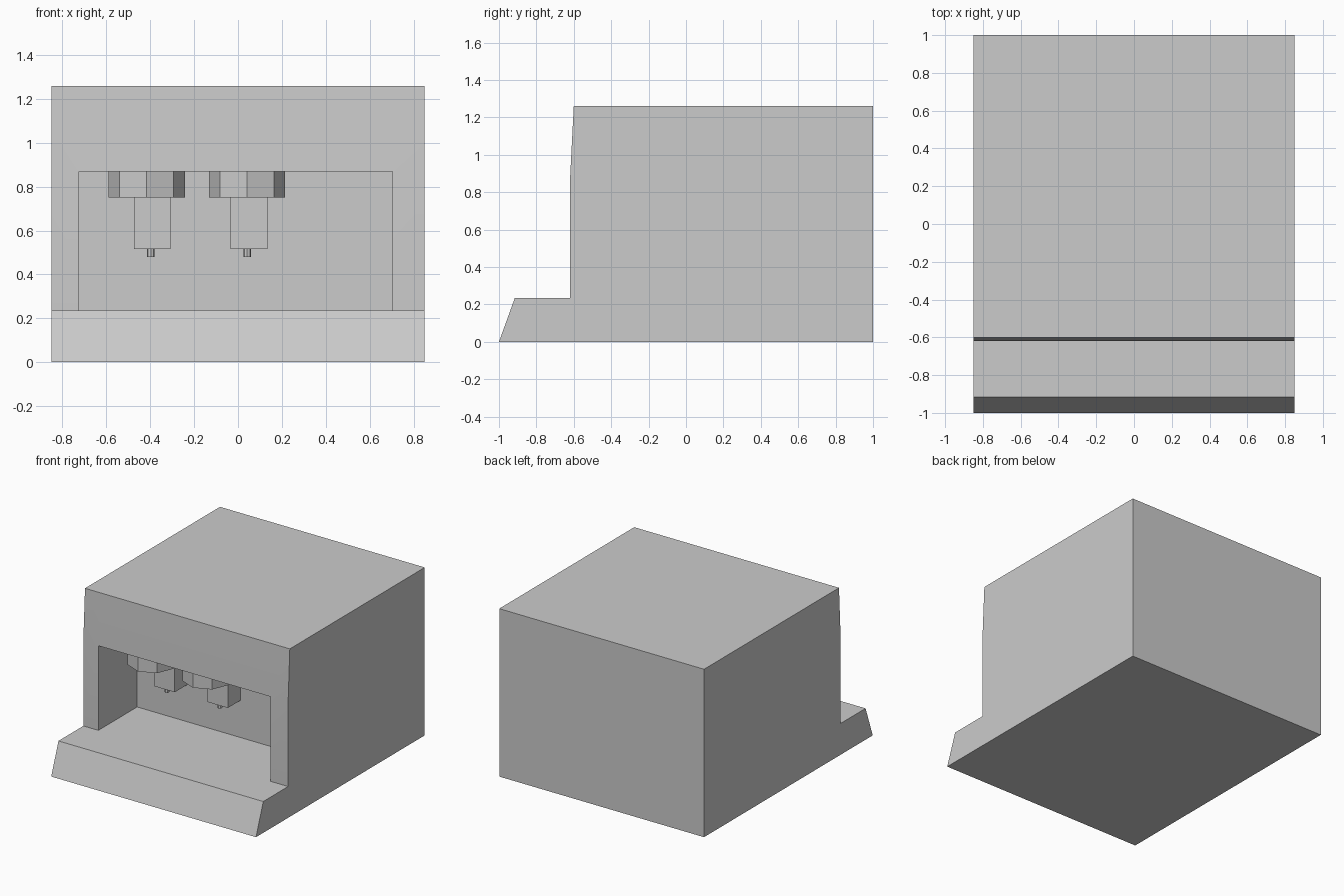
import bpy, bmesh, math
from mathutils import Matrix

if "Cube" in bpy.data.objects:
    bpy.data.objects.remove(bpy.data.objects["Cube"])

FLOOR, CEIL = 0.235, 0.87        # recess floor and ceiling
FRONT, BACK = -0.62, -0.16       # recess mouth and rear wall


def finish(name, bm):
    bmesh.ops.remove_doubles(bm, verts=bm.verts, dist=1e-5)
    bmesh.ops.recalc_face_normals(bm, faces=bm.faces)
    mesh = bpy.data.meshes.new(name)
    bm.to_mesh(mesh)
    bm.free()
    obj = bpy.data.objects.new(name, mesh)
    bpy.context.collection.objects.link(obj)
    return obj


def face(bm, points):
    return bm.faces.new([bm.verts.new(p) for p in points])


def strip(bm, profile, x0, x1):
    """Sweep a closed (y, z) profile from x0 to x1, without end caps."""
    for (ya, za), (yb, zb) in zip(profile, profile[1:] + profile[:1]):
        face(bm, [(x0, ya, za), (x1, ya, za), (x1, yb, zb), (x0, yb, zb)])


def octagon(name, radius, x, y, z0, z1):
    bm = bmesh.new()
    bmesh.ops.create_cone(bm, cap_ends=True, segments=8, radius1=radius, radius2=radius,
                          depth=z1 - z0, matrix=Matrix.Translation((x, y, (z0 + z1) / 2)))
    return finish(name, bm)


def box(name, x0, x1, y0, y1, z0, z1):
    bm = bmesh.new()
    strip(bm, [(y0, z0), (y1, z0), (y1, z1), (y0, z1)], x0, x1)
    for x in (x0, x1):
        face(bm, [(x, y0, z0), (x, y1, z0), (x, y1, z1), (x, y0, z1)])
    return finish(name, bm)


# Machine body: solid side columns around a middle column with the recess
lower = [(-1, 0), (-0.915, FLOOR), (FRONT, FLOOR)]
upper = [(FRONT, CEIL), (-0.60, 1.26), (1, 1.26), (1, 0)]
recess = [(BACK, FLOOR), (BACK, CEIL)]
bm = bmesh.new()
strip(bm, lower + upper, -0.85, -0.725)
strip(bm, lower + recess + upper, -0.725, 0.705)
strip(bm, lower + upper, 0.705, 0.85)
for x in (-0.85, 0.85):
    face(bm, [(x, y, z) for y, z in lower + upper])
for x in (-0.725, 0.705):
    face(bm, [(x, y, z) for y, z in [lower[-1]] + recess + [upper[0]]])
body = finish("machine_body", bm)
bpy.context.view_layer.objects.active = body
body.select_set(True)
bpy.ops.object.shade_smooth_by_angle(angle=math.radians(30))

# Two dispensing units: octagonal head, rear block and small nozzle
for side, x in (("left", -0.416), ("right", 0.041)):
    octagon(side + "_dispenser_head", 0.174, x, -0.42, 0.75, CEIL)
    bx = x + 0.017 if side == "right" else x + 0.025
    bx = -0.391 if side == "left" else 0.05
    box(side + "_dispenser_block", bx - 0.084, bx + 0.084, -0.312, BACK, 0.515, CEIL)
    nx = -0.397 if side == "left" else 0.042
    octagon(side + "_nozzle", 0.0175, nx, -0.275, 0.48, 0.515)
